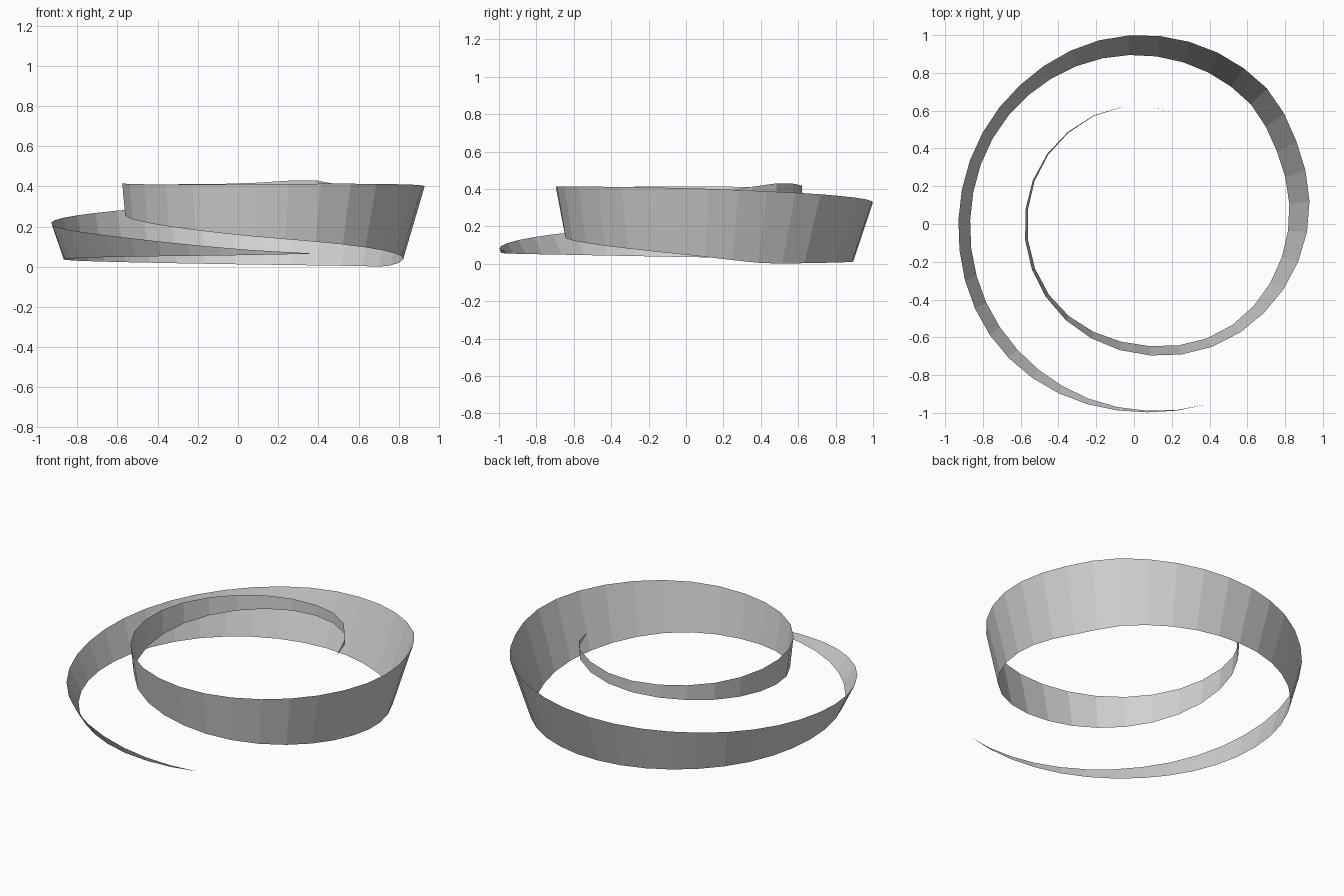
import bpy, bmesh
from math import radians, sin, cos

cube = bpy.data.objects.get("Cube")
if cube:
    bpy.data.objects.remove(cube)

FACET_LENGTH = 0.165

# Clockwise angle, upper edge radius and height, lower edge radius and height
KEYS = [
    (68, 1.03, .065, 1.03, .065),
    (90, .995, .088, .983, .057),
    (135, .97, .16, .905, .048),
    (180, .93, .218, .868, .036),
    (225, .946, .272, .88, .024),
    (270, 1.0, .326, .895, .012),
    (315, 1.005, .372, .885, .003),
    (330, .97, .385, .853, .002),
    (360, .923, .404, .82, .048),
    (405, .805, .413, .748, .11),
    (450, .685, .41, .637, .158),
    (495, .612, .41, .59, .212),
    (540, .58, .414, .566, .263),
    (585, .594, .41, .588, .308),
    (630, .626, .414, .625, .345),
    (668, .62, .43, .62, .372),
    (700, .575, .385, .575, .385),
]


def slope(i, c):
    """Tangent of column c at key i."""
    a, b = KEYS[max(i - 1, 0)], KEYS[min(i + 1, len(KEYS) - 1)]
    return (b[c] - a[c]) / (b[0] - a[0])


def sample(angle):
    """Smoothly interpolated edge radii and heights at an angle."""
    i = max(k for k in range(len(KEYS) - 1) if KEYS[k][0] <= angle)
    a, b = KEYS[i], KEYS[i + 1]
    span = b[0] - a[0]
    t = (angle - a[0]) / span
    row = []
    for c in range(1, len(a)):
        ends = a[c] * (1 + 2 * t) * (1 - t) ** 2 + b[c] * t * t * (3 - 2 * t)
        bend = slope(i, c) * t * (1 - t) ** 2 - slope(i + 1, c) * t * t * (1 - t)
        row.append(ends + span * bend)
    return row


# Stations spaced evenly along the spiral, so facets keep the same width
angles = [KEYS[0][0]]
end = KEYS[-1][0]
while angles[-1] < end:
    step = FACET_LENGTH / sample(angles[-1])[0] / radians(1)
    angles.append(angles[-1] + step)
stretch = (end - angles[0]) / (angles[-1] - angles[0])
angles = [angles[0] + (a - angles[0]) * stretch for a in angles]
angles[-1] = end

# Single-layer ribbon, pointed at both ends
bm = bmesh.new()
upper, lower = [], []
for a in angles:
    top_r, top_z, low_r, low_z = sample(a)
    x, y = cos(radians(a)), -sin(radians(a))
    upper.append(bm.verts.new((x * top_r, y * top_r, top_z)))
    lower.append(bm.verts.new((x * low_r, y * low_r, max(low_z, 0))))
for i in range(len(angles) - 1):
    bm.faces.new((upper[i], upper[i + 1], lower[i + 1], lower[i]))
bmesh.ops.remove_doubles(bm, verts=bm.verts, dist=0.0005)

mesh = bpy.data.meshes.new("spiral_ribbon")
bm.to_mesh(mesh)
bm.free()
ribbon = bpy.data.objects.new("spiral_ribbon", mesh)
bpy.context.collection.objects.link(ribbon)

# Plain light grey surface
grey = bpy.data.materials.new("light_grey")
grey.use_nodes = True
colour = (0.65, 0.65, 0.65, 1)
grey.diffuse_color = colour
grey.node_tree.nodes["Principled BSDF"].inputs["Base Color"].default_value = colour
mesh.materials.append(grey)
